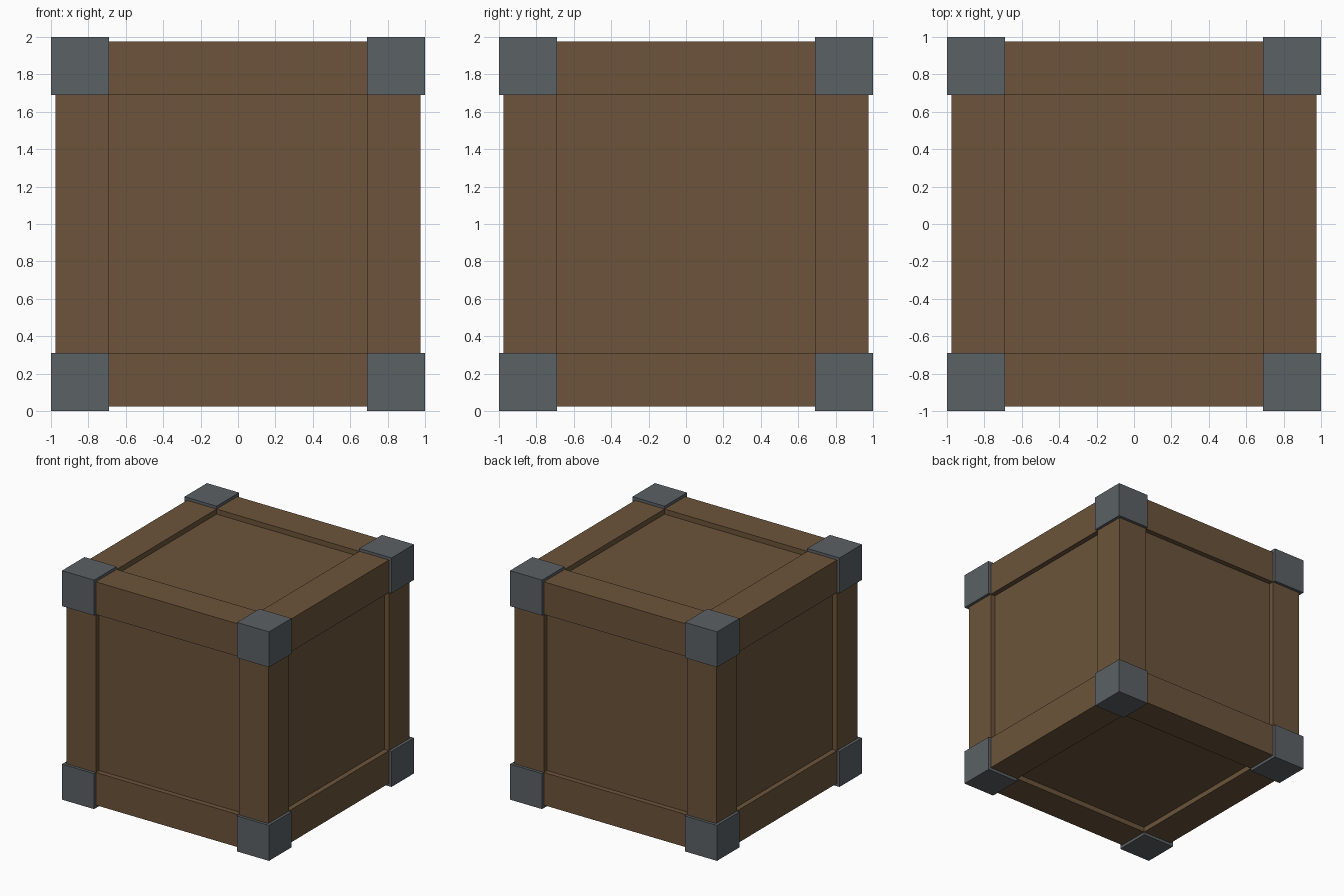
import bpy
from itertools import product
from mathutils import Vector

default = bpy.data.objects.get("Cube")
if default:
    bpy.data.objects.remove(default, do_unlink=True)

OUTER, INNER = 1.0, 0.69      # corner block extents
BEAM, PANEL = 0.975, 0.93     # beam and panel face distances from the centre
CENTRE = Vector((0, 0, 1))


def material(name, colour):
    mat = bpy.data.materials.new(name)
    mat.use_nodes = True
    mat.diffuse_color = (*colour, 1)
    mat.node_tree.nodes["Principled BSDF"].inputs["Base Color"].default_value = (*colour, 1)
    return mat


def box(name, low, high, mat):
    low, high = Vector(low), Vector(high)
    bpy.ops.mesh.primitive_cube_add(size=1, location=CENTRE + (low + high) / 2)
    obj = bpy.context.object
    obj.name = name
    obj.scale = high - low
    bpy.ops.object.transform_apply(location=False, rotation=False, scale=True)
    obj.data.materials.append(mat)
    return obj


wood = material("brown wood", (0.150, 0.088, 0.043))
metal = material("grey metal", (0.104, 0.119, 0.128))

# Recessed panels on all six sides
box("panel_core", [-PANEL] * 3, [PANEL] * 3, wood)

# Twelve edge beams, four along each axis
for axis, name in enumerate(("cross", "depth", "upright")):
    for a, b in product((-1, 1), repeat=2):
        spans = [sorted((s * INNER, s * BEAM)) for s in (a, b)]
        spans.insert(axis, [-INNER, INNER])
        low, high = zip(*spans)
        box(name + "_beam", low, high, wood)

# Eight corner blocks
for signs in product((-1, 1), repeat=3):
    low, high = zip(*(sorted((s * INNER, s * OUTER)) for s in signs))
    box("corner_block", low, high, metal)
